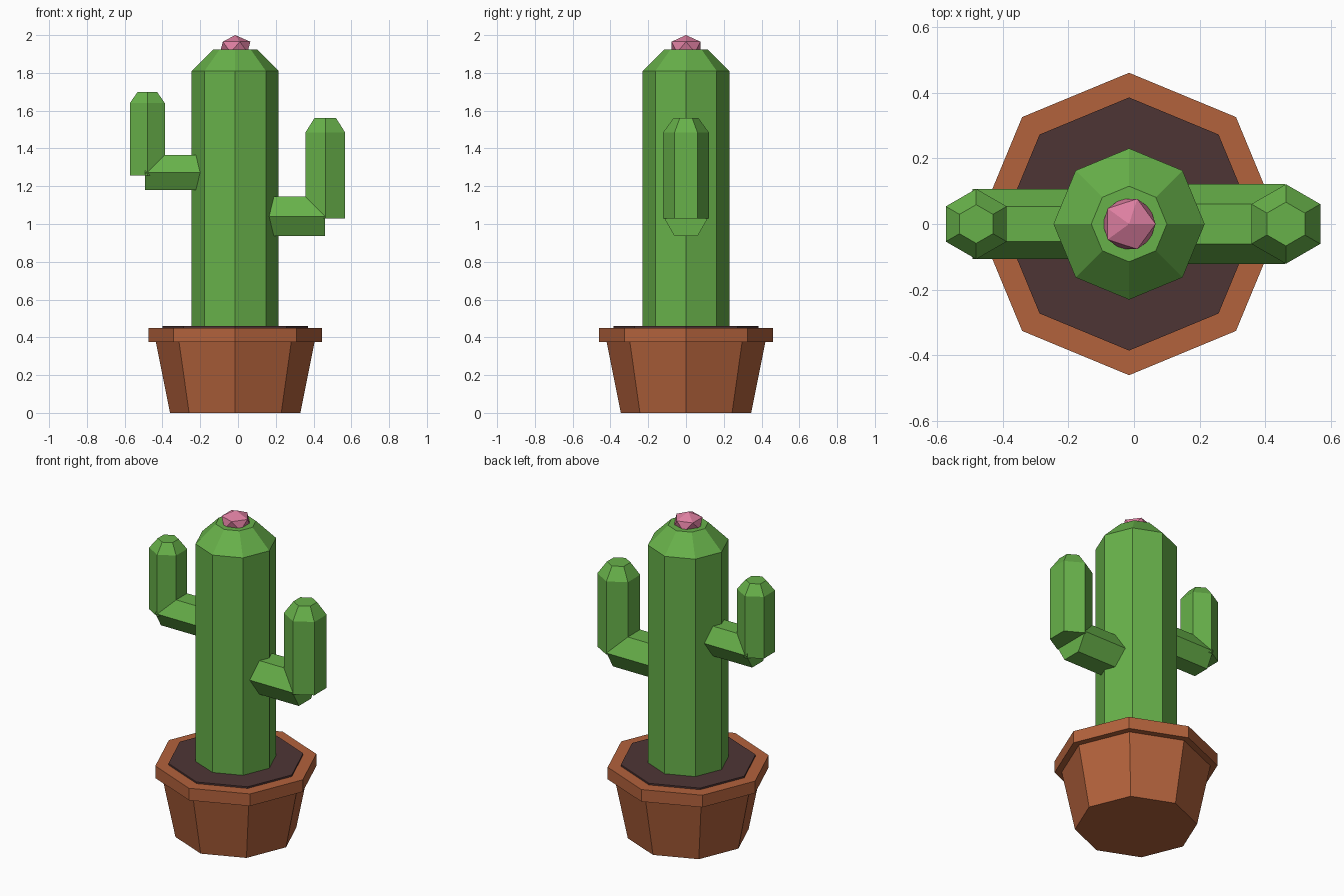
import bpy
import bmesh
from math import cos, sin, pi

cube = bpy.data.objects.get("Cube")
if cube:
    bpy.data.objects.remove(cube, do_unlink=True)


def make_material(name, rgb):
    mat = bpy.data.materials.new(name)
    mat.use_nodes = True
    color = (*rgb, 1)
    mat.diffuse_color = color
    mat.node_tree.nodes["Principled BSDF"].inputs["Base Color"].default_value = color
    return mat


green = make_material("cactus green", (0.137, 0.44, 0.068))
clay = make_material("terracotta", (0.45, 0.122, 0.045))
earth = make_material("dark soil", (0.076, 0.036, 0.036))
pink = make_material("flower pink", (0.72, 0.21, 0.352))


def add_object(name, bm, mat, location):
    mesh = bpy.data.meshes.new(name)
    bmesh.ops.recalc_face_normals(bm, faces=bm.faces)
    bm.to_mesh(mesh)
    bm.free()
    mesh.materials.append(mat)
    obj = bpy.data.objects.new(name, mesh)
    obj.location = location
    bpy.context.collection.objects.link(obj)
    return obj


def prism(name, sides, profile, mat, location):
    """Closed faceted solid from (radius, height) pairs, with corners on the y axis."""
    bm = bmesh.new()
    rings = []
    for radius, z in profile:
        angles = [pi / 2 + 2 * pi * i / sides for i in range(sides)]
        rings.append([bm.verts.new((radius * cos(a), radius * sin(a), z)) for a in angles])
    for low, high in zip(rings, rings[1:]):
        for i in range(sides):
            j = (i + 1) % sides
            bm.faces.new((low[i], low[j], high[j], high[i]))
    bm.faces.new(rings[0][::-1])
    bm.faces.new(rings[-1])
    return add_object(name, bm, mat, location)


def arm(side, radius, elbow_x, upright_x, elbow_z, base_z, shoulder_z, top_z):
    """Horizontal branch out of the trunk plus an upright with a tapered tip."""
    branch = prism(side + "_arm_branch", 6, [(radius, 0), (radius, abs(elbow_x - CX))],
                   green, (CX, 0, elbow_z))
    branch.rotation_euler.y = pi / 2 if elbow_x > 0 else -pi / 2
    prism(side + "_arm_upright", 6,
          [(radius, base_z), (radius, shoulder_z), (radius * 0.55, top_z)],
          green, (upright_x, 0, 0))


CX = -0.015  # shared axis of pot and trunk
axis = (CX, 0, 0)

# Pot
prism("pot_body", 8, [(0.345, 0), (0.425, 0.40)], clay, axis)
prism("pot_rim", 8, [(0.46, 0.375), (0.46, 0.45)], clay, axis)
prism("soil", 8, [(0.385, 0.42), (0.385, 0.46)], earth, axis)

# Cactus
prism("trunk", 8, [(0.23, 0.44), (0.23, 1.81), (0.115, 1.925)], green, axis)
arm("left", 0.121, 0.46, 0.462, 1.04, 1.03, 1.485, 1.56)
arm("right", 0.107, -0.492, -0.48, 1.272, 1.257, 1.64, 1.70)

# Flower bud
bud = bmesh.new()
bmesh.ops.create_icosphere(bud, subdivisions=1, radius=0.09)
bmesh.ops.scale(bud, vec=(1, 1, 0.7), verts=bud.verts)
add_object("flower", bud, pink, (CX, 0, 1.937))
